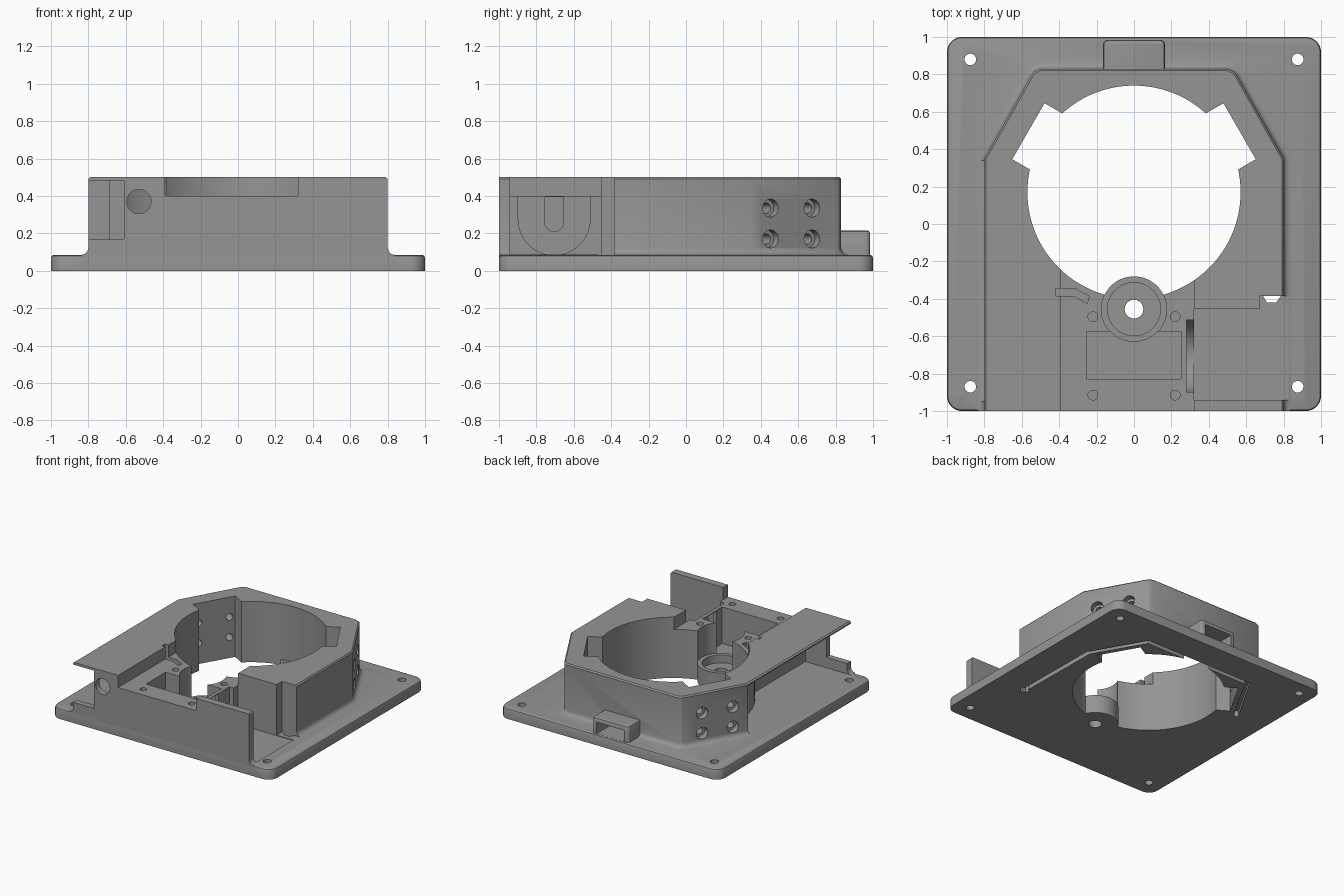
import bpy, bmesh, math
from mathutils import Matrix, Vector

if "Cube" in bpy.data.objects:
    bpy.data.objects.remove(bpy.data.objects["Cube"])

grey = bpy.data.materials.new("plain_grey")
grey.diffuse_color = (0.3, 0.3, 0.3, 1)
grey.use_nodes = True
grey.node_tree.nodes["Principled BSDF"].inputs["Base Color"].default_value = grey.diffuse_color
HUB = (0, 0.17)      # centre of the large bore


def make(name, bm):
    bmesh.ops.recalc_face_normals(bm, faces=bm.faces)
    me = bpy.data.meshes.new(name)
    bm.to_mesh(me)
    bm.free()
    ob = bpy.data.objects.new(name, me)
    bpy.context.collection.objects.link(ob)
    me.materials.append(grey)
    return ob


def loft(name, rings):
    """Closed solid from stacked rings of 3D points."""
    bm = bmesh.new()
    vs = [[bm.verts.new(p) for p in r] for r in rings]
    n = len(vs[0])
    for a, b in zip(vs, vs[1:]):
        for i in range(n):
            bm.faces.new((a[i], a[(i + 1) % n], b[(i + 1) % n], b[i]))
    bm.faces.new(vs[0][::-1])
    bm.faces.new(vs[-1])
    return make(name, bm)


def prism(name, pts, z0, z1):
    return loft(name, [[(x, y, z) for x, y in pts] for z in (z0, z1)])


def box(name, x0, x1, y0, y1, z0, z1):
    return prism(name, [(x0, y0), (x1, y0), (x1, y1), (x0, y1)], z0, z1)


def cyl(name, a, b, r, seg=32):
    a, b = Vector(a), Vector(b)
    bm = bmesh.new()
    rot = (b - a).to_track_quat('Z', 'Y').to_matrix().to_4x4()
    bmesh.ops.create_cone(bm, cap_ends=True, segments=seg, radius1=r, radius2=r,
                          depth=(b - a).length,
                          matrix=Matrix.Translation((a + b) / 2) @ rot)
    return make(name, bm)


def boolean(ob, tool, op='DIFFERENCE'):
    m = ob.modifiers.new("bool", 'BOOLEAN')
    m.operation, m.solver, m.object = op, 'EXACT', tool
    bpy.context.view_layer.objects.active = ob
    bpy.ops.object.modifier_apply(modifier=m.name)
    bpy.data.objects.remove(tool, do_unlink=True)


def rounded(x0, x1, y0, y1, r, inset=0, seg=6):
    pts = []
    for cx, cy, a0 in ((x1 - r, y1 - r, 0), (x0 + r, y1 - r, 90),
                       (x0 + r, y0 + r, 180), (x1 - r, y0 + r, 270)):
        for i in range(seg + 1):
            a = math.radians(a0 + 90 * i / seg)
            pts.append((cx + (r - inset) * math.cos(a), cy + (r - inset) * math.sin(a)))
    return pts


def outline(off, z):
    """Housing outline, grown sideways by off, flat at the front."""
    t = math.tan(math.radians(15))
    c = off * t
    half = [(0.8 + off, -1), (0.8 + off, 0.35 + c), (0.555 + off * .85, 0.785 + off * .5),
            (0.535 + off * .6, 0.815 + off * .8), (0.5 + off * .3, 0.83 + off)]
    return [(x, y, z) for x, y in half + [(-x, y) for x, y in half[::-1]]]


def at(pts, z):
    return [(x, y, z) for x, y in pts]


# base plate with softened top edge
housing = loft("housing", [at(rounded(-1, 1, -1, 1, .08, i), z) for z, i in
                           ((0, 0), (.068, 0), (.08, .005), (.085, .017))])
# housing walls with a fillet at the foot
shell = loft("shell", [outline(o, z) for z, o in
                       ((.03, .035), (.085, .035), (.09, .018), (.102, .006), (.12, 0),
                        (.49, 0), (.5, -.01))])
boolean(housing, shell, 'UNION')
# cable hood at the back
hood = loft("hood", [at(rounded(-.165, .165, .7, .985, .025, i), z) for z, i in
                     ((.04, 0), (.2, 0), (.211, .005), (.215, .015))])
boolean(housing, hood, 'UNION')
boolean(housing, box("hood_cut", -.125, .125, .8, 1.0, .0851, .18))

# open side bay under the thin roof, leaving a round wall about the bore
bay = box("bay", -.86, -.42, -.95, .25, .0852, .48)
boolean(bay, box("bay_end", -.86, -.69, .1, .34, .0852, .48), 'UNION')
boolean(bay, cyl("bay_core", (*HUB, -.1), (*HUB, .6), .61, 96))
boolean(housing, bay)
boolean(housing, box("bay_front", -.86, -.61, -1.1, -.9, .17, .48))
boolean(housing, cyl("front_hole", (-.53, -1.1, .37), (-.53, -.9, .37), .065))

# main bore
boolean(housing, cyl("bore", (*HUB, -.1), (*HUB, .7), .57, 128))
# clamp notches and countersunk screw holes in both slanted walls
for ang in (30, 150):
    a = math.radians(ang)
    d, t = Vector((math.cos(a), math.sin(a), 0)), Vector((-math.sin(a), math.cos(a), 0))
    c = Vector((*HUB, 0))
    pts = [c + d * r + t * s for r, s in ((.4, -.173), (.652, -.173), (.652, .173), (.4, .173))]
    boolean(housing, prism("notch", [(p.x, p.y) for p in pts], -.1, .7))
    for s in (-.127, .127):
        for z in (.17, .335):
            p = c + t * s + Vector((0, 0, z))
            boolean(housing, cyl("screw", p + d * .6, p + d * .9, .028, 20))
            boolean(housing, cyl("head", p + d * .735, p + d * .9, .048, 24))

# lowered front deck
boolean(housing, box("deck_cut", -.39, .32, -1.1, .0, .4, .6))
# motor bay, open at the side, behind a thin front wall
boolean(housing, box("motor_bay", .32, .825, -.94, -.455, .08, .6))
boolean(housing, box("side_step", .67, .9, -.47, -.385, .0851, .6))
# motor nose recess and shaft hole
nose = [(.28, -.705 + .192 * math.cos(math.pi * i / 24), .275 - .192 * math.sin(math.pi * i / 24))
        for i in range(25)]
nose = [(.28, -.513, .6)] + nose + [(.28, -.897, .6)]
boolean(housing, loft("nose", [nose, [(.34, y, z) for _, y, z in nose]]))
boolean(housing, cyl("shaft", (.2, -.705, .26), (.34, -.705, .26), .05))
boolean(housing, box("shaft_slot", .2, .3, -.755, -.655, .26, .395))
# worm pocket and deck screw holes
boolean(housing, box("worm_pocket", -.255, .252, -.83, -.575, .1, .6))
for x in (-.22, .22):
    for y in (-.495, -.915):
        boolean(housing, cyl("deck_screw", (x, y, .2), (x, y, .5), .026, 20))
# cable groove in the deck
for p in ([(-.42, -.345), (-.31, -.345), (-.31, -.385), (-.42, -.385)],
          [(-.32, -.345), (-.24, -.385), (-.25, -.425), (-.32, -.385)]):
    boolean(housing, prism("deck_groove", p, .36, .5))

# gear cup
G = (0, -.455)
boolean(housing, cyl("gear_clear", (*G, .085), (*G, .7), .175, 64))
boolean(housing, cyl("gear_cup", (*G, 0), (*G, .15), .175, 64), 'UNION')
boolean(housing, cyl("gear_well", (*G, .085), (*G, .7), .142, 64))
boolean(housing, cyl("gear_axle", (*G, -.1), (*G, .7), .05))

# corner mounting holes
for x in (-.875, .875):
    for y in (-.87, .88):
        boolean(housing, cyl("mount_hole", (x, y, -.1), (x, y, .2), .031, 24))
# cable passage and the groove underneath
boolean(housing, prism("cable_hole", [(.69, -.385), (.71, -.42), (.76, -.42), (.785, -.385)], -.1, .3))
path = [(.735, -.42), (.725, .33), (.485, .745), (-.485, .745), (-.725, .33)]
for p, q in zip(path, path[1:]):
    p, q = Vector(p), Vector(q)
    e = (q - p).normalized() * .018
    n = Vector((-e.y, e.x))
    p, q = p - e, q + e
    boolean(housing, prism("groove", [tuple(v) for v in (p - n, q - n, q + n, p + n)], -.05, .045))

bpy.ops.object.select_all(action='DESELECT')
housing.select_set(True)
bpy.context.view_layer.objects.active = housing
bpy.ops.object.shade_smooth_by_angle(angle=math.radians(30))
